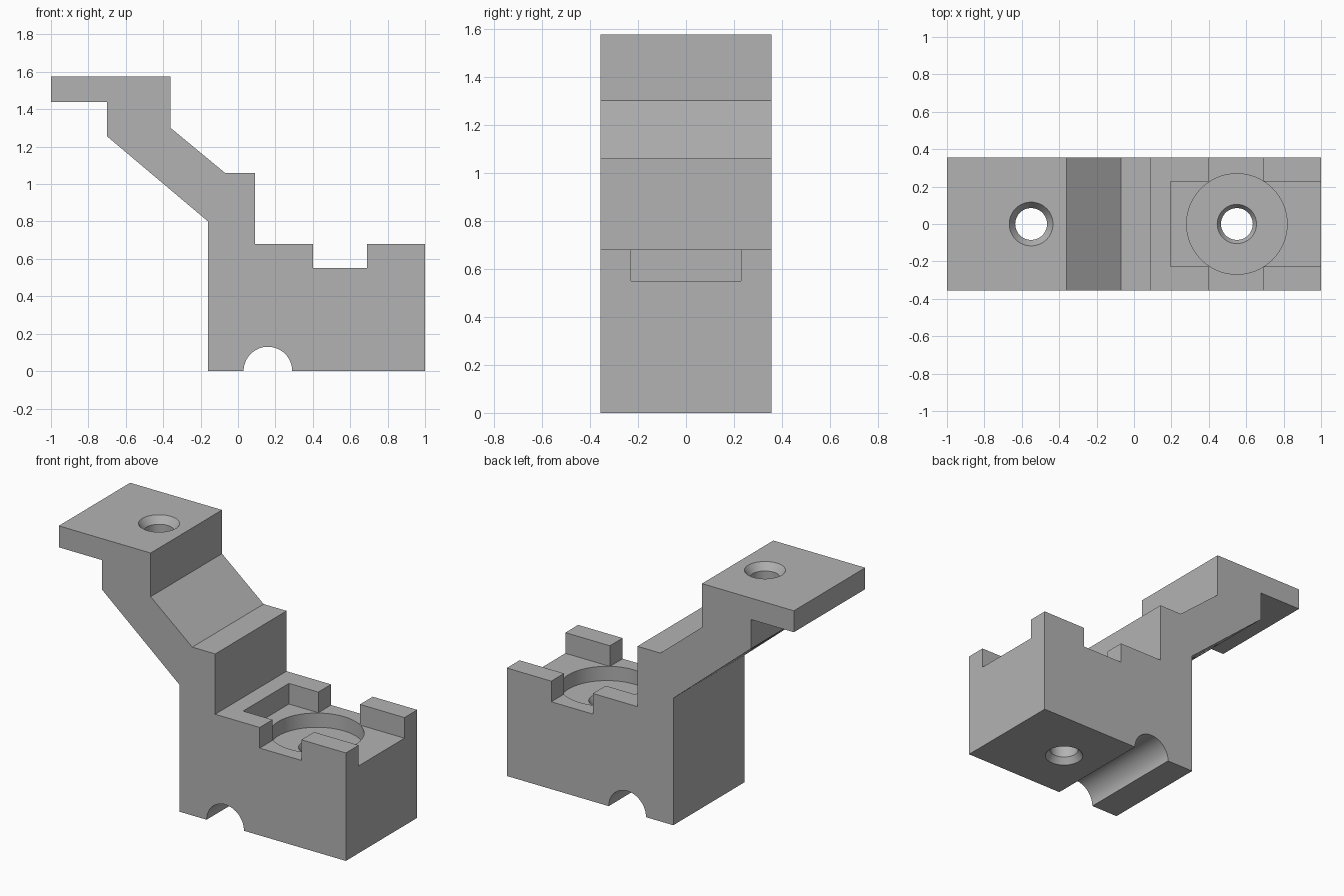
import bpy
import bmesh
import math
from mathutils import Matrix

cube = bpy.data.objects.get("Cube")
if cube:
    bpy.data.objects.remove(cube, do_unlink=True)

HALF_W = 0.355      # half width of the bracket
SEAT_Z = 0.55       # floor of the crossing slots
BIG = 0.3           # overshoot for cutters

grey = bpy.data.materials.new("plain_grey")
grey.use_nodes = True
colour = (0.45, 0.45, 0.45, 1)
grey.diffuse_color = colour
grey.node_tree.nodes["Principled BSDF"].inputs["Base Color"].default_value = colour


def finish(bm, name):
    bmesh.ops.recalc_face_normals(bm, faces=bm.faces)
    mesh = bpy.data.meshes.new(name)
    bm.to_mesh(mesh)
    bm.free()
    mesh.materials.append(grey)
    obj = bpy.data.objects.new(name, mesh)
    bpy.context.collection.objects.link(obj)
    return obj


def extrude_profile(name, points, half):
    bm = bmesh.new()
    face = bm.faces.new([bm.verts.new((x, -half, z)) for x, z in points])
    side = bmesh.ops.extrude_face_region(bm, geom=[face])["geom"]
    verts = [v for v in side if isinstance(v, bmesh.types.BMVert)]
    bmesh.ops.translate(bm, verts=verts, vec=(0, 2 * half, 0))
    return finish(bm, name)


def box(name, x0, x1, half_y, z0, z1):
    return extrude_profile(name, [(x0, z0), (x1, z0), (x1, z1), (x0, z1)], half_y)


def turned(name, x, profile, sides=64):
    """Closed solid of revolution about a vertical axis at x, from (radius, z) rings."""
    bm = bmesh.new()
    rings = [[bm.verts.new((x + r * math.cos(math.tau * i / sides),
                            r * math.sin(math.tau * i / sides), z))
              for i in range(sides)] for r, z in profile]
    for low, high in zip(rings, rings[1:]):
        for i in range(sides):
            j = (i + 1) % sides
            bm.faces.new((low[i], low[j], high[j], high[i]))
    bm.faces.new(rings[0])
    bm.faces.new(rings[-1])
    return finish(bm, name)


# Stepped side outline of the bracket
bracket = extrude_profile("bracket_body", [
    (-0.16, 0), (1, 0), (1, 0.68), (0.09, 0.68), (0.09, 1.06), (-0.07, 1.06),
    (-0.36, 1.3), (-0.36, 1.575), (-1, 1.575), (-1, 1.44), (-0.7, 1.44),
    (-0.7, 1.255), (-0.16, 0.8)], HALF_W)

# Round groove under the base
groove_bm = bmesh.new()
bmesh.ops.create_cone(groove_bm, cap_ends=True, segments=64, radius1=0.13, radius2=0.13,
                      depth=1, matrix=Matrix.Translation((0.16, 0, 0))
                      @ Matrix.Rotation(math.pi / 2, 4, "X"))

cutters = [
    finish(groove_bm, "groove_cutter"),
    # Crossing slots that leave four corner posts
    box("cross_slot_cutter", 0.4, 0.69, HALF_W + BIG, SEAT_Z, 0.9),
    box("long_slot_cutter", 0.195, 1 + BIG, 0.228, SEAT_Z, 0.9),
    # Round pocket and its bolt hole, countersunk at both ends
    turned("pocket_cutter", 0.55, [(0.269, 0.46), (0.269, 0.6)]),
    turned("base_hole_cutter", 0.55, [(0.15, -0.04), (0.113, 0), (0.085, 0.04),
                                      (0.085, 0.43), (0.105, 0.46), (0.105, 0.5)]),
    # Countersunk hole through the upper plate
    turned("plate_hole_cutter", -0.55, [(0.085, 0.9), (0.085, 1.53),
                                        (0.117, 1.575), (0.117, 1.7)]),
]

bpy.context.view_layer.objects.active = bracket
for cutter in cutters:
    cut = bracket.modifiers.new(cutter.name, "BOOLEAN")
    cut.operation = "DIFFERENCE"
    cut.solver = "EXACT"
    cut.object = cutter
    bpy.ops.object.modifier_apply(modifier=cut.name)
    bpy.data.objects.remove(cutter, do_unlink=True)

# Smooth the bores, keep the machined edges crisp
bpy.ops.object.select_all(action="DESELECT")
bracket.select_set(True)
bpy.ops.object.shade_smooth_by_angle(angle=math.radians(25))
